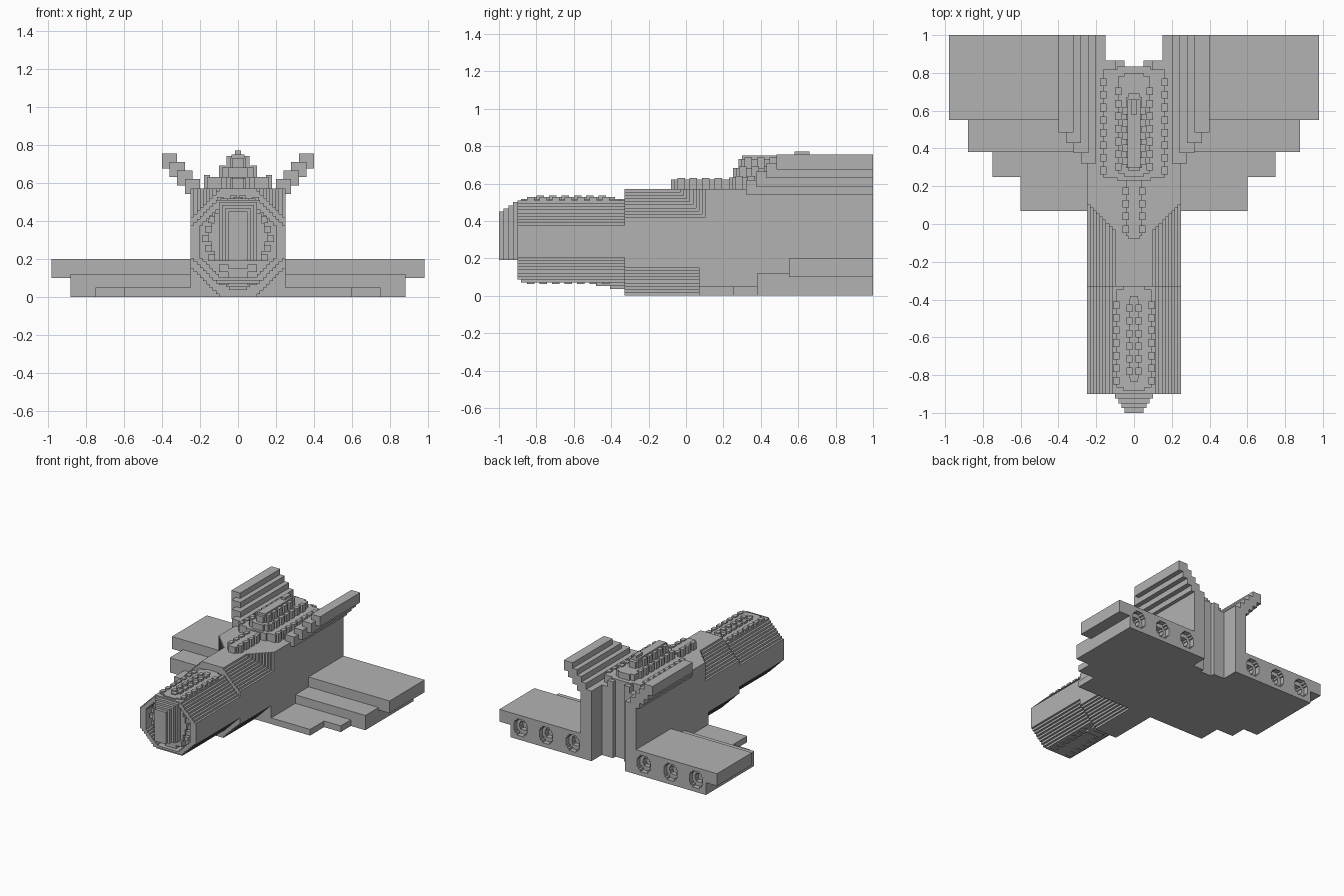
import bpy, bmesh

cube = bpy.data.objects.get("Cube")
if cube:
    bpy.data.objects.remove(cube, do_unlink=True)

shade = 0.45
colour = (shade, shade, shade, 1)
grey = bpy.data.materials.new("hull grey")
grey.use_nodes = True
grey.diffuse_color = colour
grey.node_tree.nodes["Principled BSDF"].inputs["Base Color"].default_value = colour

# Shared dimensions
block = 1 / 60
tail, nose_tip = 1, -1
mouth, neck = -0.9, -0.33
wing_start = 0.07
hull_half, hull_top = 0.25, 0.57
slot_half = 0.15
wing_root = 0.2
hole_wall = 0.92


class Part:
    """Collects boxes into one named object."""

    def __init__(self, name):
        self.name, self.bm = name, bmesh.new()

    def box(self, left, right, front, back, bottom, top):
        for vert in bmesh.ops.create_cube(self.bm, size=1)["verts"]:
            x, y, z = vert.co
            vert.co = (right if x > 0 else left, back if y > 0 else front, top if z > 0 else bottom)

    def middle(self, half, front, back, bottom, top):
        self.box(-half, half, front, back, bottom, top)

    def pair(self, inner, outer, front, back, bottom, top):
        self.box(inner, outer, front, back, bottom, top)
        self.box(-outer, -inner, front, back, bottom, top)

    def teeth(self, inner, outer, front, back, bottom, top):
        """Rows of small blocks along both sides."""
        pitch = 4 * block
        for i in range(int((back - front) / pitch)):
            start = front + i * pitch
            self.pair(inner, outer, start, start + pitch * 0.6, bottom, top)

    def deck(self, half, front, back, bottom, top):
        """A slab with toothed sides, a narrower rounded tip and a raised ridge."""
        self.middle(half - block, front + block, back - block, bottom, top - block / 2)
        self.middle(half / 2, front, back, bottom, top - block / 2)
        self.teeth(half - 2 * block, half, front + 2 * block, back - block, bottom, top)

    def finish(self):
        mesh = bpy.data.meshes.new(self.name)
        self.bm.to_mesh(mesh)
        self.bm.free()
        mesh.materials.append(grey)
        bpy.context.collection.objects.link(bpy.data.objects.new(self.name, mesh))


# Rear fuselage, open at the back between the tail walls
part = Part("rear_fuselage")
notch = tail - slot_half
part.middle(hull_half, wing_start, notch - block, 0, hull_top - 9 * block)
part.middle(hull_half, 0.12, notch - block, 0, hull_top)
part.pair(slot_half / 3, hull_half, notch - block, notch + block, 0, hull_top)
part.pair(slot_half, hull_half, notch, tail, 0, hull_top)
part.finish()

# Middle fuselage, whose stepped upper corners run out diagonally
part = Part("middle_fuselage")
corner = 9 * block
part.middle(hull_half, neck, 0.12, corner, hull_top - corner)
for i in range(9):
    inset = (i + 1) * block
    top = hull_top - corner + inset
    part.middle(hull_half - inset, neck, 0.12, top - block, top)
    part.middle(hull_half - inset, neck, wing_start, corner - inset, corner - inset + block)
    for k in range(i + 1):
        edge = hull_half - k * block
        part.pair(edge - block, edge, 0.12 - (k + 1) * block, 0.12, top - block, top)
part.finish()

# Front fuselage, an octagonal stepped shell around a recessed mouth
part = Part("front_fuselage")
bevel = 8 * block
low, high = 0.07, 0.51
rim = 3 * block
recess = mouth + 5 * block
part.middle(hull_half, recess, neck, low + bevel, high - bevel)
part.pair(hull_half - rim, hull_half, mouth, recess, low + bevel, high - bevel)
for i in range(8):
    half = hull_half - (i + 1) * block
    under = low + bevel - (i + 1) * block
    over = high - bevel + i * block
    inner = 0 if i > 5 else half - rim
    for bottom in (under, over):
        part.middle(half, recess, neck, bottom, bottom + block)
        start = mouth + block if bottom < low + block else mouth
        part.pair(inner, half, start, recess, bottom, bottom + block)
part.finish()

# Nose block, rounded in steps
part = Part("nose")
for i in range(4):
    grow = i * block
    part.middle(0.05 + grow, nose_tip + grow * 1.5, recess, 0.19, 0.45 + grow)
part.finish()

# Blocky machinery inside the mouth
part = Part("mouth_machinery")
face = recess - 3 * block
for i in range(5):
    bottom = 0.19 + i * rim
    reach = 0.19 - abs(i - 2) * block
    part.pair(0.1, reach, face, recess, bottom, bottom + 2 * block)
    part.pair(0.1, reach - 2 * block, face - block, recess, bottom, bottom + rim)
part.middle(rim, face, recess, 0.1, 0.15)
part.pair(rim, 2 * rim, face, recess, 0.13, 0.17)
part.finish()

# Ribbed strips above and below the front fuselage
part = Part("front_spine")
part.deck(0.11, mouth + block, neck, high - block, high + block)
part.deck(0.04, mouth + 4 * block, neck - rim, high, high + 1.5 * block)
part.finish()

part = Part("belly")
part.teeth(rim, 2 * rim, mouth + rim, neck, low - block / 2, low + block)
for i in range(1, 3):
    part.middle(0.08 - i * block, neck - 0.15 / i, neck, low - i * block, low)
part.finish()

# Dorsal spine and the terraced bridge
part = Part("dorsal_spine")
part.deck(0.06, -0.08, 0.25, hull_top, 0.63)
part.finish()

part = Part("bridge")
part.deck(0.18, 0.23, notch - block, hull_top, 0.64)
part.pair(rim, 2 * rim, notch - rim, notch + block, hull_top, 0.62)
part.deck(0.1, 0.25, 0.8, 0.62, 0.69)
part.deck(0.06, 0.28, 0.69, 0.68, 0.74)
part.middle(2 * block, 0.3, 0.66, 0.72, 0.75)
part.middle(block, 0.58, 0.66, 0.75, 0.77)
part.finish()

# Stepped tail fins
part = Part("tail_fins")
size = 0.08
for i in range(4):
    inner = wing_root + i * size / 2
    bottom = 0.54 + i * 0.045
    part.pair(inner, inner + size, 0.32 + i * 0.055, tail, bottom, bottom + size)
part.finish()

# Stepped wings: the widest tier sits highest and starts furthest back
part = Part("wings")
tiers = {
    "tip": (0.98, 0.55, 0.1, 0.2),
    "main": (0.88, 0.38, 0, 0.12),
    "step": (0.75, 0.25, 0, 0.05),
    "root": (0.6, wing_start, 0, 0.05),
}
for span, front, bottom, top in tiers.values():
    part.pair(wing_root, span, front, hole_wall, bottom, top)
part.finish()

# Rear wing walls with octagonal exhausts that narrow inward
part = Part("wing_exhausts")
tip_span, main_span = tiers["tip"][0], tiers["main"][0]
rows = 12
rise = 0.2 / rows
depth = (tail - hole_wall) / 2
for layer in range(2):
    radius = 0.035 + layer * 0.025
    start = hole_wall + layer * depth
    for row in range(rows):
        bottom = row * rise
        offset = abs(bottom + rise / 2 - 0.1)
        gap = min(radius, radius * 1.5 - offset) if offset < radius else 0
        edge = wing_root
        for centre in (0.32, 0.56, 0.79):
            part.pair(edge, centre - gap, start, start + depth, bottom, bottom + rise)
            edge = centre + gap
        span = main_span if row < rows / 2 else tip_span
        part.pair(edge, span, start, start + depth, bottom, bottom + rise)
part.finish()
